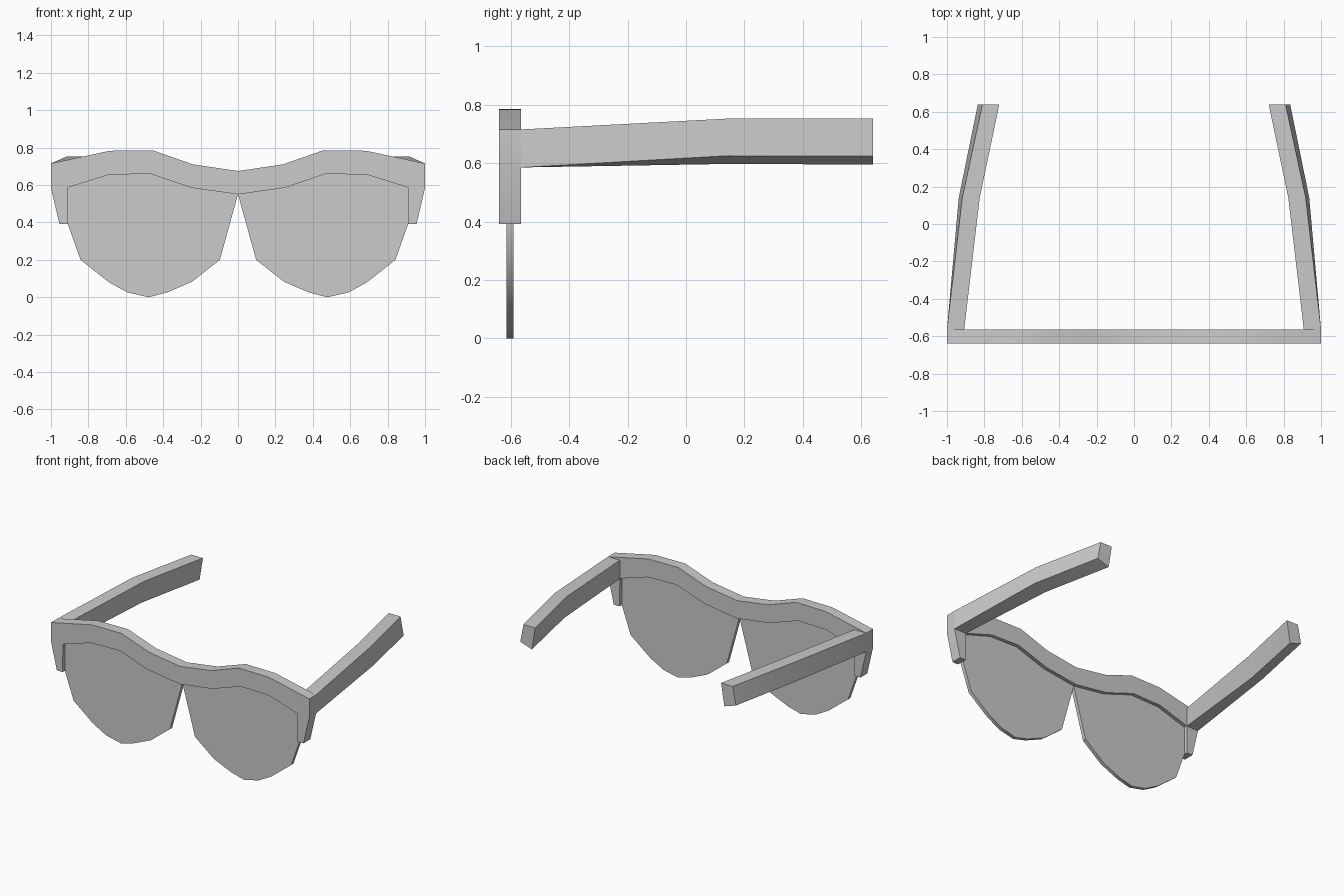
import bpy, bmesh, math

if "Cube" in bpy.data.objects:
    bpy.data.objects.remove(bpy.data.objects["Cube"])

def loft(name, rings):
    """Closed mesh through rings of matching corner points."""
    bm = bmesh.new()
    vs = [[bm.verts.new(p) for p in r] for r in rings]
    n = len(rings[0])
    for a, b in zip(vs, vs[1:]):
        for i in range(n):
            j = (i + 1) % n
            bm.faces.new((a[i], a[j], b[j], b[i]))
    bm.faces.new(vs[0])
    bm.faces.new(vs[-1])
    bmesh.ops.recalc_face_normals(bm, faces=bm.faces)
    me = bpy.data.meshes.new(name)
    bm.to_mesh(me)
    bm.free()
    ob = bpy.data.objects.new(name, me)
    bpy.context.collection.objects.link(ob)
    bpy.context.view_layer.objects.active = ob
    ob.select_set(True)
    bpy.ops.object.shade_smooth_by_angle(angle=math.radians(35))
    ob.select_set(False)
    return ob

def slab(name, outline, y0, y1):
    return loft(name, [[(x, y, z) for x, z in outline] for y in (y0, y1)])

# Brow bar with drooping end pieces, one outline across both sides
top = [(0.24, 0.71), (0.455, 0.785), (0.685, 0.783), (1.0, 0.715)]
end = [(1.0, 0.585), (0.955, 0.392), (0.91, 0.392)]
low = [(0.908, 0.587), (0.69, 0.655), (0.47, 0.66), (0.25, 0.585)]
half = top + end + low
brow = [(0, 0.675)] + half + [(0, 0.55)] + [(-x, z) for x, z in reversed(half)]
slab("brow_frame", brow, -0.64, -0.565)

# Lenses
rim = [(0, 0.55), (0.097, 0.2), (0.245, 0.083), (0.38, 0.025), (0.477, 0.0),
       (0.59, 0.025), (0.69, 0.08), (0.842, 0.2), (0.91, 0.392)] + low
# Temple cross-sections: outer top, outer bottom, inner bottom, inner top
temple = [
    [(1.0, -0.565, 0.715), (1.0, -0.565, 0.585), (0.908, -0.565, 0.585), (0.908, -0.565, 0.715)],
    [(0.918, 0.14, 0.752), (0.937, 0.14, 0.625), (0.845, 0.14, 0.597), (0.825, 0.14, 0.752)],
    [(0.81, 0.64, 0.752), (0.835, 0.64, 0.625), (0.745, 0.64, 0.595), (0.72, 0.64, 0.752)],
]
for side, s in (("right", 1), ("left", -1)):
    slab(side + "_lens", [(s * x, z) for x, z in rim], -0.615, -0.59)
    loft(side + "_temple", [[(s * x, y, z) for x, y, z in r] for r in temple])
